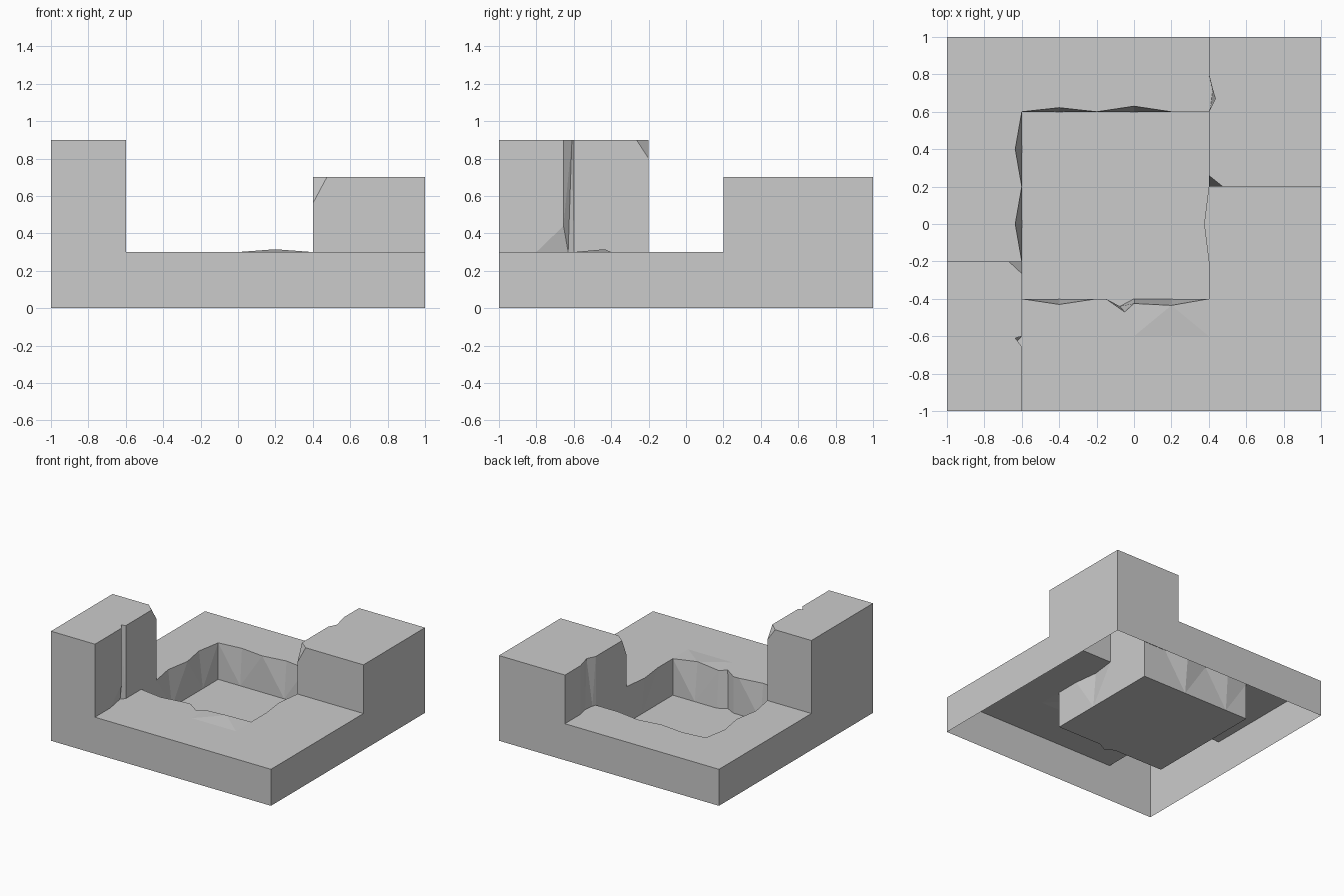
import bpy, bmesh
from mathutils import Vector

if "Cube" in bpy.data.objects:
    bpy.data.objects.remove(bpy.data.objects["Cube"])

G, TALL, LOW = 0.3, 0.9, 0.7      # ground, tall block and low block heights
UP, N, S, E, W = (0, 0, 1), (0, 1, 0), (0, -1, 0), (1, 0, 0), (-1, 0, 0)


def at(z, pts):
    return [(x, y, z) for x, y in pts]


def strip(top, foot, facing):
    """Wall quads between two matching polylines."""
    return [([foot[i], foot[i + 1], top[i + 1], top[i]], facing)
            for i in range(len(top) - 1)]


def build(name, faces):
    """Open shell from (polygon, rough outward direction) pairs."""
    bm = bmesh.new()
    for pts, facing in faces:
        f = bm.faces.new([bm.verts.new(p) for p in pts])
        f.normal_update()
        if f.normal.dot(Vector(facing)) < 0:
            f.normal_flip()
    bmesh.ops.triangulate(bm, faces=[f for f in bm.faces])
    bmesh.ops.remove_doubles(bm, verts=bm.verts, dist=0.0005)
    me = bpy.data.meshes.new(name)
    bm.to_mesh(me)
    bm.free()
    ob = bpy.data.objects.new(name, me)
    bpy.context.collection.objects.link(ob)


# Pit edge polylines, top rim and matching foot
south = at(G, [(-.6, -.4), (-.4, -.43), (-.2, -.4), (-.15, -.4), (-.05, -.47), (0, -.425)])
south += [(.2, -.435, .315), (.4, -.4, G)]
east = at(G, [(.4, -.4), (.4, -.2), (.375, 0), (.4, .2), (.4, .6)])
north = at(G, [(.4, .6), (.2, .6), (0, .63), (-.2, .6), (-.4, .622), (-.6, .6)])
west = at(G, [(-.6, .6), (-.635, .4), (-.6, .2), (-.635, 0), (-.6, -.2), (-.6, -.4)])
south_foot = [(x, -.4, 0) for x, y, z in south]
south_foot[4] = (-.075, -.44, 0)
east_foot = [(.4, y, 0) for x, y, z in east]
north_foot = [(x, .6, 0) for x, y, z in north]
west_foot = [(-.6, y, 0) for x, y, z in west]

# Sunken pit
build("pit", strip(south, south_foot, N) + strip(east, east_foot, W)
      + strip(north, north_foot, S) + strip(west, west_foot, E)
      + [(south_foot + east_foot[1:] + north_foot[1:] + west_foot[1:-1], UP)])

# Ground either side of the blocks, with a small raised lip at the pit
groove_foot = (-.63, -.63, G)
near = (at(G, [(-.6, -1), (1, -1), (1, .2)]) + east[3::-1]
        + at(G, [(.4, -.6), (0, -.6)]) + south[5::-1]
        + [(-.6, -.6, G), groove_foot, (-.6, -.8, G)])
lip = [south[5], (0, -.6, G), (.2, -.6, G), (.4, -.6, G), south[7]]
build("near_ground", [(near, UP)] +
      [([south[6], a, b], UP) for a, b in zip(lip, lip[1:])])
notch_foot = at(G, [(.4, .6), (.41, .63), (.42, .71), (.4, .8)])
far = (at(G, [(.4, 1), (-1, 1), (-1, -.2)]) + west[4::-1]
       + north[-2::-1] + notch_foot[1:])
build("far_ground", [(far, UP)])

# Outer side walls
build("outer_walls", [
    ([(x, -1, z) for x, z in [(-1, 0), (1, 0), (1, G), (-.6, G), (-.6, TALL), (-1, TALL)]], S),
    ([(x, 1, z) for x, z in [(-1, 0), (1, 0), (1, LOW), (.4, LOW), (.4, G), (-1, G)]], N),
    ([(1, y, z) for y, z in [(-1, 0), (1, 0), (1, LOW), (.2, LOW), (.2, G), (-1, G)]], E),
    ([(-1, y, z) for y, z in [(-1, 0), (1, 0), (1, G), (-.2, G), (-.2, TALL), (-1, TALL)]], W)])

# Tall block: grooved inner face and chipped corner
chip = [(-.67, -.2, TALL), (-.6, -.265, TALL), (-.6, -.2, .8)]
a, b, deep = (-.6, -.655, TALL), (-.6, -.655, .44), (-.635, -.61, TALL)
c, d, e = (-.6, -.6, TALL), (-.6, -.6, G), (-.6, -.8, G)
build("tall_block", [
    (at(TALL, [(-1, -1), (-.6, -1)]) + [a, deep, c, chip[1], chip[0], (-1, -.2, TALL)], UP),
    ([(-.6, -1, G), e, b, a, (-.6, -1, TALL)], E),
    ([e, groove_foot, b], E),
    ([a, b, groove_foot, deep], E),
    ([deep, groove_foot, d, c], E),
    ([c, d, (-.6, -.2, G), chip[2], chip[1]], E),
    ([(-1, -.2, G), (-.6, -.2, G), chip[2], chip[0], (-1, -.2, TALL)], N),
    (chip, (1, 1, 1))])

# Low block: notched inner face and chipped corner
chip = [(.475, .2, LOW), (.4, .26, LOW), (.4, .2, .56)]
notch = at(LOW, [(.4, .6), (.435, .67), (.42, .72), (.4, .8)])
build("low_block", strip(notch, notch_foot, W) + [
    ([chip[0]] + at(LOW, [(1, .2), (1, 1), (.4, 1)]) + notch[::-1] + [chip[1]], UP),
    ([(.4, .2, G), (.4, .6, G), notch[0], chip[1], chip[2]], W),
    ([notch_foot[3], (.4, 1, G), (.4, 1, LOW), notch[3]], W),
    ([(.4, .2, G), (1, .2, G), (1, .2, LOW), chip[0], chip[2]], S),
    (chip, (-1, -1, 1))])
